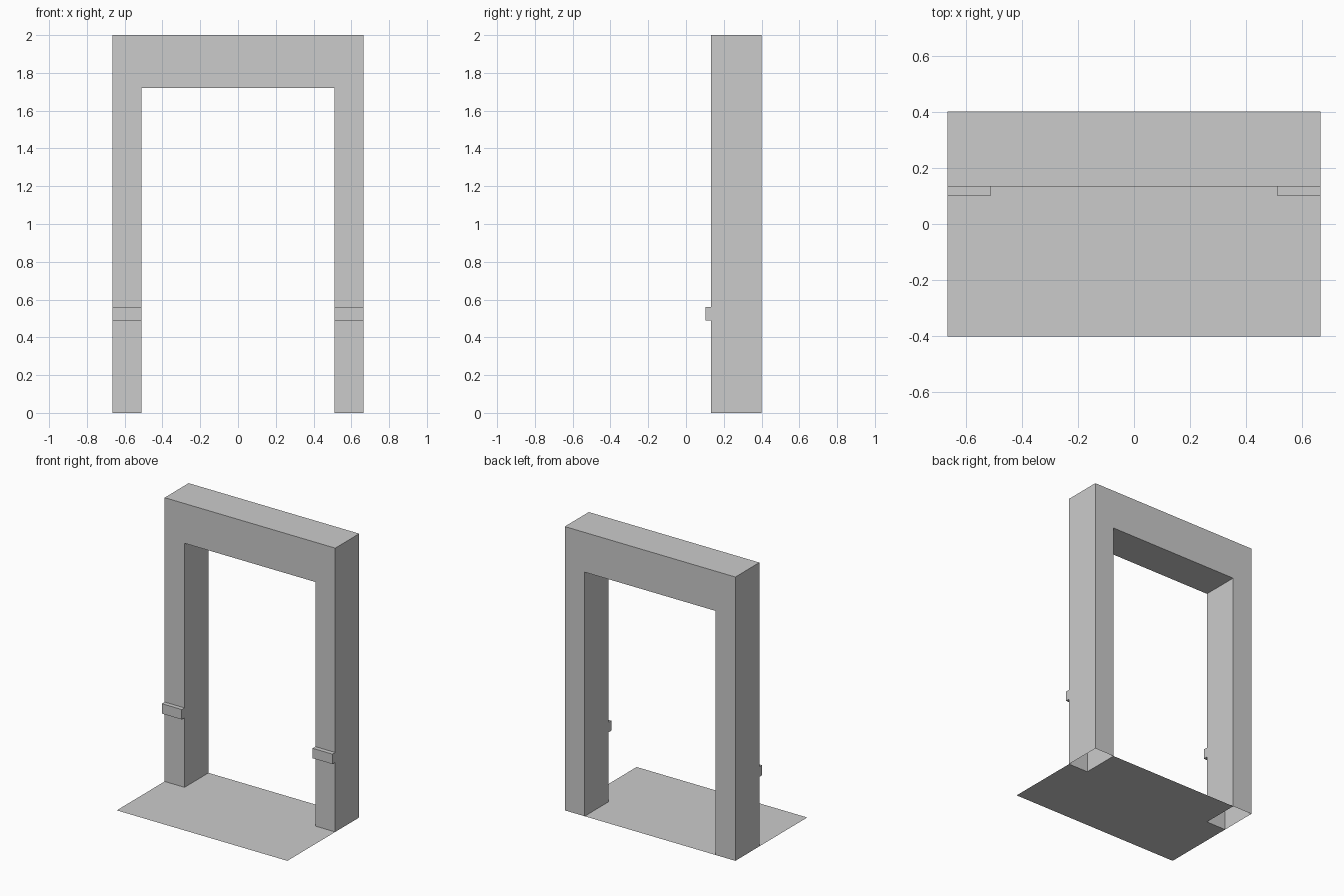
import bpy, bmesh
from mathutils import Vector

if "Cube" in bpy.data.objects:
    bpy.data.objects.remove(bpy.data.objects["Cube"])

OUT, INN = 0.665, 0.51           # outer and inner half widths
FRONT, BACK = 0.133, 0.4         # frame depth range
XS = [-OUT, -INN, INN, OUT]
ZS = [0, 0.49, 0.56, 1.72, 2.0]


def finish(name, bm):
    mesh = bpy.data.meshes.new(name)
    bm.to_mesh(mesh)
    bm.free()
    obj = bpy.data.objects.new(name, mesh)
    bpy.context.collection.objects.link(obj)
    return obj


# Door frame: front sheet of two posts and a lintel, extruded backwards
bm = bmesh.new()
grid = {}


def corner(i, k):
    if (i, k) not in grid:
        grid[i, k] = bm.verts.new((XS[i], FRONT, ZS[k]))
    return grid[i, k]


bars = []
for k in range(4):
    for i in range(3):
        if i == 1 and k < 3:
            continue             # doorway
        f = bm.faces.new([corner(i, k), corner(i + 1, k),
                          corner(i + 1, k + 1), corner(i, k + 1)])
        if k == 1:
            bars.append(f)

ext = bmesh.ops.extrude_face_region(bm, geom=bm.faces[:], use_keep_orig=True)
back = [v for v in ext["geom"] if isinstance(v, bmesh.types.BMVert)]
bmesh.ops.translate(bm, verts=back, vec=Vector((0, BACK - FRONT, 0)))

# Posts are open underneath
feet = [f for f in bm.faces if all(v.co.z < 1e-5 for v in f.verts)]
bmesh.ops.delete(bm, geom=feet, context='FACES_ONLY')

# Raised bars across the front of both posts
raised = bmesh.ops.extrude_discrete_faces(bm, faces=bars)["faces"]
for f in raised:
    bmesh.ops.translate(bm, verts=f.verts[:], vec=Vector((0, -0.031, 0)))
bmesh.ops.recalc_face_normals(bm, faces=bm.faces[:])
finish("door_frame", bm)

# Floor: flat sheet in front of the frame and through the doorway
bm = bmesh.new()
outline = [(-OUT, -0.4), (OUT, -0.4), (OUT, FRONT), (INN, FRONT),
           (INN, BACK), (-INN, BACK), (-INN, FRONT), (-OUT, FRONT)]
bm.faces.new([bm.verts.new((x, y, 0)) for x, y in outline])
finish("floor", bm)
